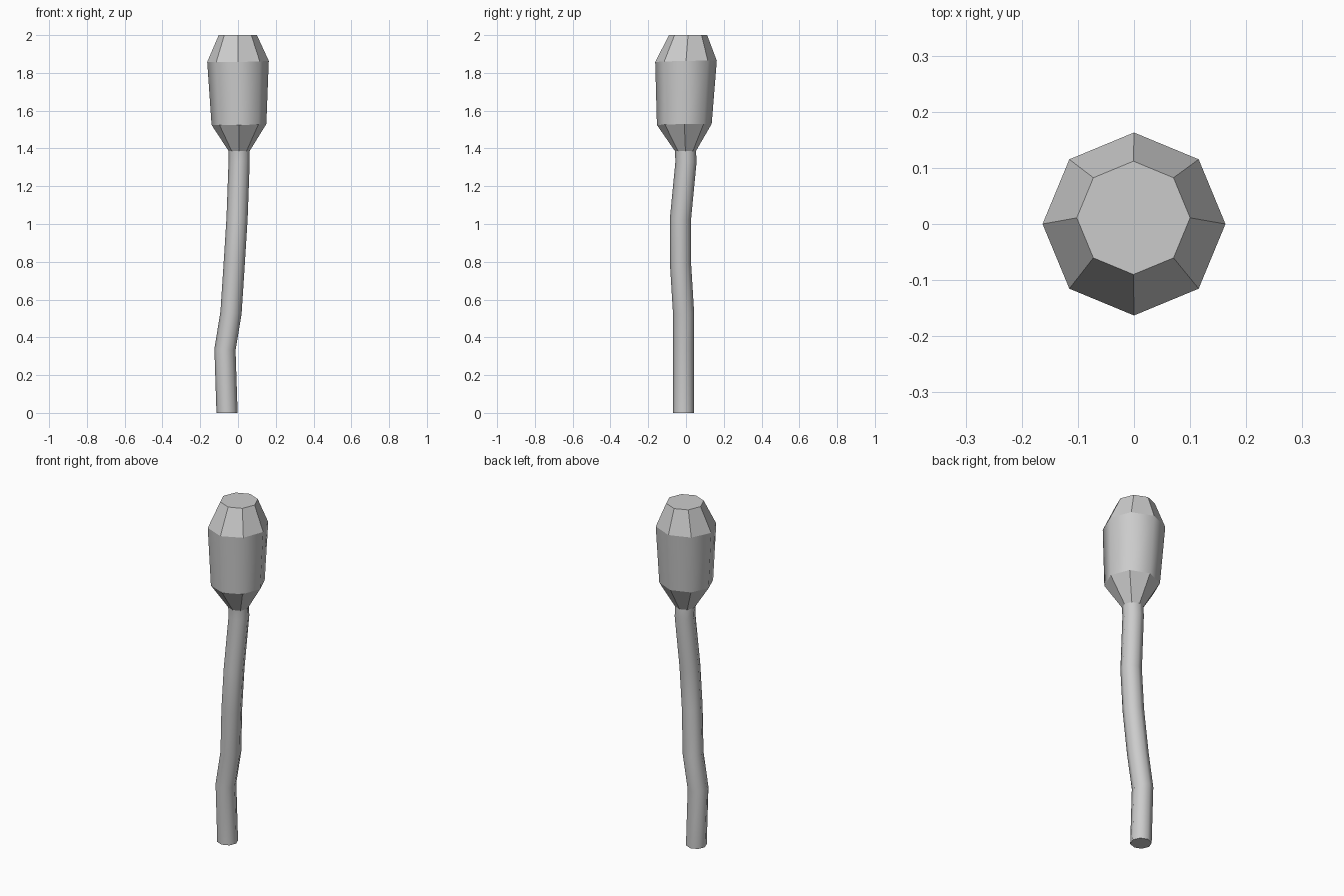
import bpy, bmesh
from math import cos, sin, pi

if "Cube" in bpy.data.objects:
    bpy.data.objects.remove(bpy.data.objects["Cube"])

SIDES = 8


def tube(name, rings, smooth, cap_bottom, cap_top):
    """Loft octagonal rings (x, y, z, radius, tilt_x, tilt_y); smooth = flag per band."""
    bm = bmesh.new()
    loops = []
    for x, y, z, r, tx, ty in rings:
        loop = []
        for i in range(SIDES):
            dx, dy = r * cos(2 * pi * i / SIDES), r * sin(2 * pi * i / SIDES)
            loop.append(bm.verts.new((x + dx, y + dy, z + dx * tx + dy * ty)))
        loops.append(loop)
    for a, b, s in zip(loops, loops[1:], smooth):
        for i in range(SIDES):
            j = (i + 1) % SIDES
            bm.faces.new((a[i], a[j], b[j], b[i])).smooth = s
    if cap_bottom:
        bm.faces.new(loops[0][::-1])
    if cap_top:
        bm.faces.new(loops[-1])
    # Keep a hard edge wherever a smooth band meets a flat one
    for e in bm.edges:
        if len({f.smooth for f in e.link_faces}) > 1:
            e.smooth = False
    mesh = bpy.data.meshes.new(name)
    bm.to_mesh(mesh)
    bm.free()
    obj = bpy.data.objects.new(name, mesh)
    bpy.context.collection.objects.link(obj)
    return obj


# Bent stem, rings tilted to follow the bends
stem = [
    (-0.058, -0.013, 0.00, 0.056, 0, 0),
    (-0.069, -0.013, 0.335, 0.056, -0.06, 0),
    (-0.037, -0.013, 0.53, 0.056, -0.11, 0.03),
    (-0.020, -0.029, 0.79, 0.056, -0.07, 0.03),
    (-0.005, -0.029, 1.03, 0.056, -0.05, -0.05),
    (0.006, 0.000, 1.33, 0.056, -0.02, -0.03),
    (0.006, -0.003, 1.387, 0.056, 0, 0),
]
tube("stem", stem, [True] * 6, True, False)

# Seed head: flat lower taper, smooth barrel, flat upper taper
head = [
    (0.006, -0.003, 1.387, 0.056, 0, 0),
    (0.005, -0.009, 1.527, 0.145, 0.016, 0.02),
    (0.000, 0.000, 1.861, 0.163, 0.016, 0.02),
    (-0.001, 0.011, 2.00, 0.101, 0, 0),
]
tube("seed_head", head, [False, True, False], False, True)
